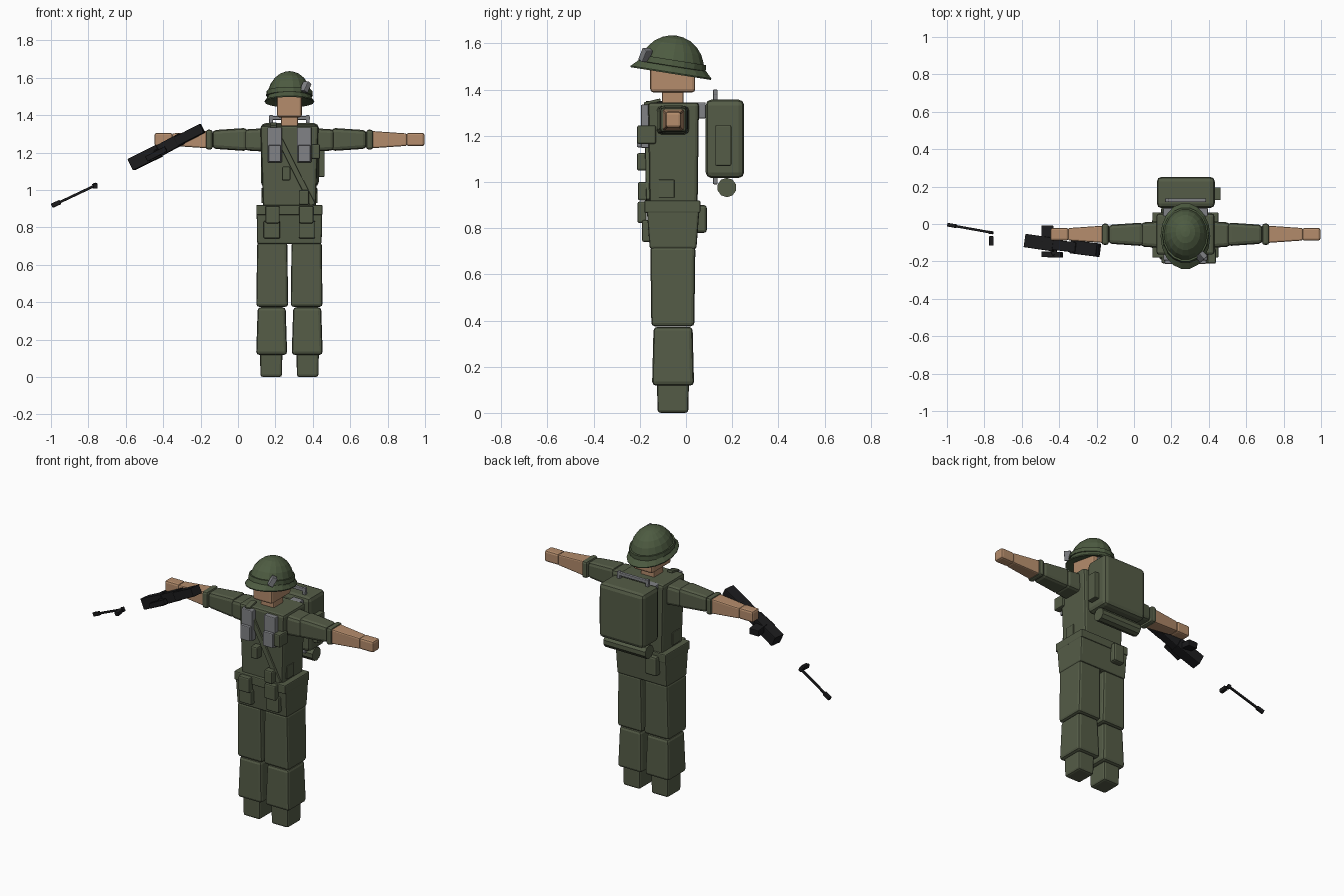
import bpy, bmesh, math
from mathutils import Vector, Matrix

cube = bpy.data.objects.get("Cube")
if cube:
    bpy.data.objects.remove(cube, do_unlink=True)

CX = 0.275  # centre line of the figure


def material(name, rgb):
    m = bpy.data.materials.new(name)
    m.use_nodes = True
    m.diffuse_color = (*rgb, 1)
    m.node_tree.nodes["Principled BSDF"].inputs["Base Color"].default_value = (*rgb, 1)
    return m


GREEN = material("olive cloth", (0.09, 0.107, 0.063))
HELMET = material("helmet green", (0.075, 0.105, 0.053))
SKIN = material("skin", (0.46, 0.265, 0.15))
GREY = material("grey webbing", (0.22, 0.225, 0.24))
BLACK = material("gun black", (0.011, 0.011, 0.012))


def finish(name, bm, mat, bevel=0.0):
    bmesh.ops.recalc_face_normals(bm, faces=bm.faces[:])
    me = bpy.data.meshes.new(name)
    bm.to_mesh(me)
    bm.free()
    me.materials.append(mat)
    ob = bpy.data.objects.new(name, me)
    bpy.context.collection.objects.link(ob)
    if bevel:
        mod = ob.modifiers.new("soft edges", 'BEVEL')
        mod.width, mod.segments = bevel, 2
    return ob


def box(name, lo, hi, mat=GREEN, bevel=0.01, axis=2, taper=(1, 1), side=1):
    """Box relative to the centre line; taper scales the high end of the axis."""
    lo, hi = Vector(lo), Vector(hi)
    mid, size = (lo + hi) / 2, hi - lo
    others = [i for i in range(3) if i != axis]
    bm = bmesh.new()
    bmesh.ops.create_cube(bm, size=1)
    for v in bm.verts:
        if v.co[axis] > 0:
            for i, s in zip(others, taper):
                v.co[i] *= s
        p = mid + Vector(a * b for a, b in zip(v.co, size))
        v.co = (CX + side * p.x, p.y, p.z)
    return finish(name, bm, mat, bevel)


def pair(name, *args, **kw):
    for label, side in (("left_", 1), ("right_", -1)):
        box(label + name, *args, side=side, **kw)


def bar(name, a, b, depth, height, mat=BLACK, bevel=0.004):
    """Box running from a to b."""
    a, b = Vector(a), Vector(b)
    rot = (b - a).to_track_quat('X', 'Z').to_matrix().to_4x4()
    bm = bmesh.new()
    bmesh.ops.create_cube(bm, size=1)
    scale = Matrix.Diagonal(((b - a).length, depth, height, 1))
    bm.transform(Matrix.Translation((a + b) / 2) @ rot @ scale)
    return finish(name, bm, mat, bevel)


def lathe(name, profile, sx, sy, matrix, mat, steps=18):
    """Elliptical turned shape from (radius, height) points."""
    bm = bmesh.new()
    rings = []
    for r, z in profile:
        rings.append([bm.verts.new((r * sx * math.cos(t), r * sy * math.sin(t), z))
                      for t in (math.tau * k / steps for k in range(steps))])
    for p, q in zip(rings, rings[1:]):
        for k in range(steps):
            n = (k + 1) % steps
            bm.faces.new((p[k], p[n], q[n], q[k]))
    bmesh.ops.remove_doubles(bm, verts=bm.verts[:], dist=1e-5)
    bm.transform(matrix)
    return finish(name, bm, mat)


# Legs and boots
pair("thigh", (0.007, -0.15, 0.375), (0.177, 0.036, 0.72), bevel=0.015, taper=(0.95, 1.05))
pair("shin", (0.012, -0.147, 0.118), (0.178, 0.035, 0.373), bevel=0.017, taper=(0.9, 0.93))
pair("boot", (0.04, -0.123, 0), (0.155, 0.01, 0.13), bevel=0.013, taper=(1.04, 1.04))

# Hips, belt and torso
box("hips", (-0.172, -0.157, 0.71), (0.172, 0.045, 0.88), bevel=0.01, taper=(1.02, 1.13))
box("belt", (-0.177, -0.18, 0.866), (0.177, 0.062, 0.92), bevel=0.006)
box("torso", (-0.14, -0.158, 0.88), (0.14, 0.05, 1.345), bevel=0.015, taper=(1.11, 1.06))
box("neck", (-0.046, -0.105, 1.32), (0.046, -0.01, 1.41), SKIN, bevel=0.008)
box("head", (-0.067, -0.155, 1.388), (0.067, 0.04, 1.53), SKIN, bevel=0.014)

# Arms
pair("shoulder", (0.13, -0.128, 1.205), (0.24, 0.015, 1.33), bevel=0.02, axis=0, taper=(0.9, 0.9))
pair("upper_arm", (0.225, -0.118, 1.208), (0.412, 0.008, 1.332), bevel=0.02, axis=0, taper=(0.8, 0.8))
pair("sleeve_cuff", (0.41, -0.112, 1.216), (0.448, 0.002, 1.322), bevel=0.014)
pair("forearm", (0.44, -0.101, 1.223), (0.628, -0.009, 1.315), SKIN, bevel=0.008, axis=0, taper=(0.72, 0.72))
pair("hand", (0.625, -0.089, 1.235), (0.722, -0.021, 1.305), SKIN, bevel=0.012)

# Helmet: dome, band and flared brim, tipped back
tilt = Matrix.Translation((CX, -0.062, 1.493)) @ Matrix.Rotation(math.radians(-9), 4, 'X')
angles = [math.radians(a) for a in (0, 16, 32, 48, 64, 78, 90)]
dome = [(math.cos(a), 0.142 * math.sin(a)) for a in angles]
lathe("helmet_dome", [(1, -0.005)] + dome, 0.119, 0.142, tilt, HELMET)
lathe("helmet_band", [(1, 0.008), (1.04, 0.01), (1.02, 0.036), (0.95, 0.036)],
      0.12, 0.144, tilt, HELMET)
lathe("helmet_brim", [(0.72, 0.018), (0.84, 0.01), (1, -0.018), (0.99, -0.024), (0.7, -0.012), (0, -0.008)],
      0.133, 0.18, tilt, HELMET)
bar("helmet_packet", (0.35, -0.185, 1.525), (0.372, -0.165, 1.575), 0.04, 0.03, GREY)

# Shoulder webbing front and back
pair("front_strap", (0.04, -0.195, 1.147), (0.118, -0.16, 1.335), GREY, bevel=0.005)
pair("front_strap_pad", (0.046, -0.213, 1.15), (0.112, -0.19, 1.24), GREY, bevel=0.005)
pair("back_strap", (0.05, 0.04, 1.275), (0.12, 0.085, 1.345), GREY, bevel=0.005)
pair("side_strap", (0.128, -0.12, 0.93), (0.15, -0.05, 1.01), bevel=0.004)

# Diagonal sling
bar("sling", (0.19, -0.172, 1.335), (0.4, -0.165, 0.92), 0.016, 0.03, GREEN)
bar("sling_top", (0.19, -0.182, 1.338), (0.19, -0.11, 1.355), 0.035, 0.014, GREEN)

# Pouches
pair("belt_pouch_lid", (0.052, -0.21, 0.822), (0.128, -0.17, 0.915), bevel=0.008)
pair("belt_pouch_body", (0.05, -0.19, 0.74), (0.138, -0.14, 0.835), bevel=0.008)
box("sling_pouch", (-0.04, -0.213, 1.05), (0.005, -0.16, 1.125), bevel=0.008)
box("lower_sling_pouch", (0.05, -0.208, 0.92), (0.105, -0.16, 1.0), bevel=0.008)
box("chest_pouch", (0.118, -0.212, 1.165), (0.163, -0.13, 1.245), bevel=0.008)
box("hip_pouch", (-0.13, 0.03, 0.78), (-0.05, 0.09, 0.9), bevel=0.012)

# Backpack with side pocket, frame and bedroll
box("backpack", (-0.153, 0.085, 1.017), (0.157, 0.252, 1.357), bevel=0.025)
box("backpack_side_pocket", (0.14, 0.127, 1.07), (0.188, 0.196, 1.245), bevel=0.005)
pair("frame_post", (0.088, 0.117, 0.99), (0.108, 0.137, 1.4), GREY, bevel=0.004)
box("frame_handle", (-0.11, 0.117, 1.375), (0.11, 0.137, 1.395), GREY, bevel=0.004)
roll_turn = Matrix.Translation((CX, 0.177, 0.976)) @ Matrix.Rotation(math.pi / 2, 4, 'Y')
lathe("bedroll", [(0, -0.145), (1, -0.145), (1, 0.145), (0, 0.145)],
      0.042, 0.042, roll_turn, GREEN, steps=10)

# Rifle body
bar("rifle_handguard", (-0.572, -0.09, 1.135), (-0.42, -0.112, 1.21), 0.072, 0.068)
bar("rifle_receiver", (-0.44, -0.11, 1.2), (-0.3, -0.127, 1.275), 0.055, 0.062)
bar("rifle_stock", (-0.33, -0.122, 1.258), (-0.19, -0.14, 1.33), 0.072, 0.052)
bar("rifle_magazine", (-0.463, -0.01, 1.185), (-0.463, -0.1, 1.195), 0.065, 0.04)
bar("rifle_rail", (-0.49, -0.162, 1.165), (-0.385, -0.165, 1.22), 0.03, 0.03)
bar("rifle_rail_mount", (-0.45, -0.11, 1.19), (-0.42, -0.165, 1.205), 0.03, 0.03)

# Loose barrel with muzzle and sight
bar("barrel", (-0.99, -0.005, 0.917), (-0.755, -0.047, 1.028), 0.013, 0.013, bevel=0.003)
bar("muzzle", (-0.995, -0.004, 0.915), (-0.95, -0.012, 0.936), 0.02, 0.024)
bar("barrel_joint", (-0.775, -0.044, 1.018), (-0.755, -0.047, 1.028), 0.016, 0.028)
bar("front_sight", (-0.763, -0.066, 1.024), (-0.763, -0.115, 1.02), 0.024, 0.026)
